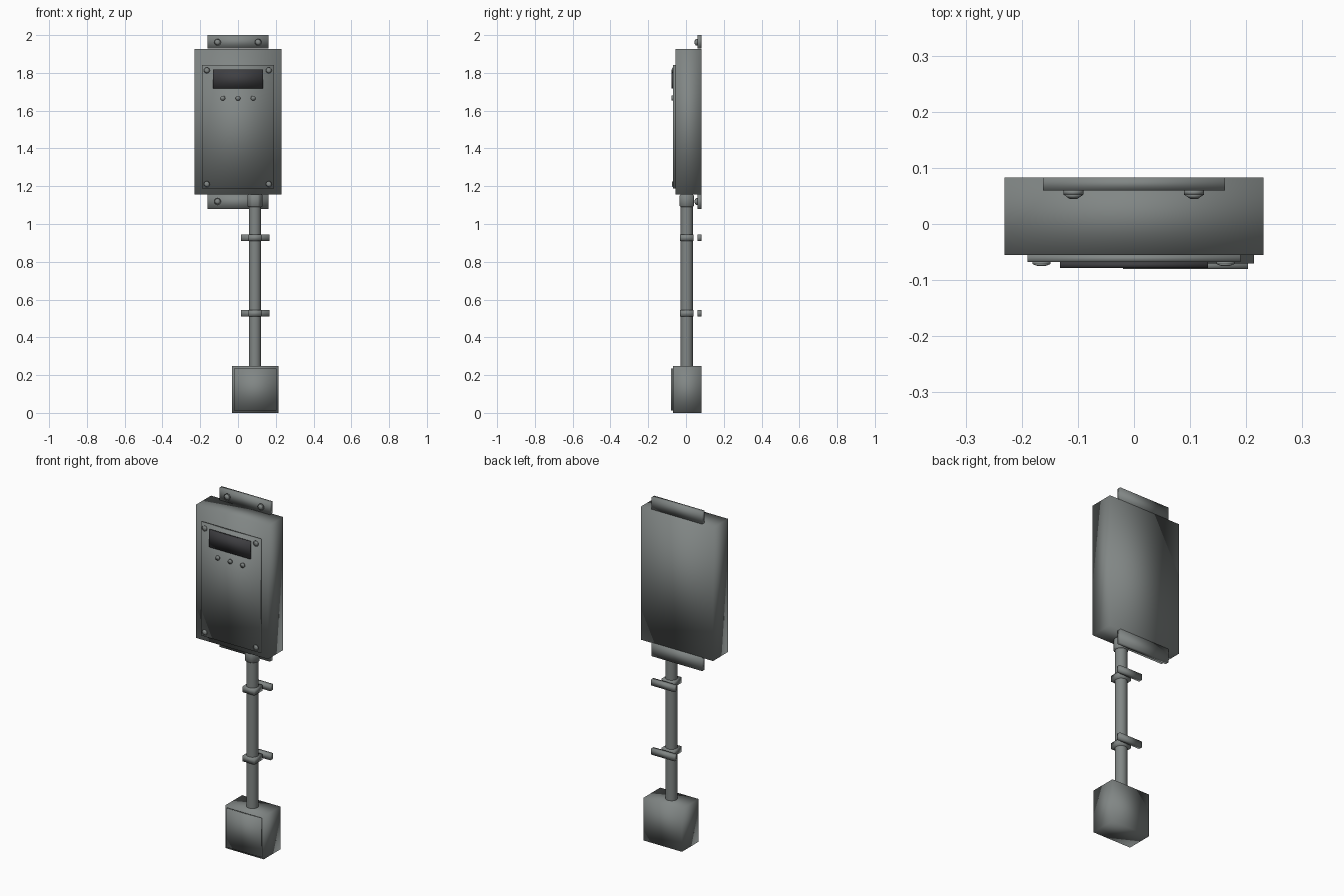
import bpy, math

if "Cube" in bpy.data.objects:
    bpy.data.objects.remove(bpy.data.objects["Cube"])


def material(name, rgb):
    m = bpy.data.materials.new(name)
    m.diffuse_color = (*rgb, 1)
    m.use_nodes = True
    m.node_tree.nodes["Principled BSDF"].inputs["Base Color"].default_value = m.diffuse_color
    return m


steel = material("grey_steel", (0.22, 0.24, 0.235))
dark = material("dark_glass", (0.05, 0.05, 0.055))


def finish(o, name, mat):
    """Name, colour and soft shading shared by all parts."""
    o.name = name
    o.data.materials.append(mat)
    bpy.ops.object.shade_smooth()
    return o


def box(name, x, y, z, mat=steel):
    """Box from (min, max) pairs."""
    bpy.ops.mesh.primitive_cube_add(
        size=1, location=[(a + b) / 2 for a, b in (x, y, z)])
    o = bpy.context.object
    o.scale = [b - a for a, b in (x, y, z)]
    bpy.ops.object.transform_apply(location=False, rotation=False)
    return finish(o, name, mat)


def frustum(name, r1, r2, depth, loc, rot=(0, 0, 0), sides=12):
    bpy.ops.mesh.primitive_cone_add(vertices=sides, radius1=r1, radius2=r2,
                                    depth=depth, location=loc, rotation=rot)
    return finish(bpy.context.object, name, steel)


def screw(name, x, z, y, r, h):
    """Screw head facing -y: straight rim with a tapered crown."""
    face = (math.pi / 2, 0, 0)
    frustum(name + "_rim", r, r, h / 2, (x, y - h / 4, z), face)
    frustum(name + "_crown", r, r * 0.4, h / 2, (x, y - h * 0.75, z), face)


# Wall plate and enclosure
PX = 0.09
box("mounting_tab_top", (-0.162, 0.162), (0.06, 0.083), (1.93, 2.0))
box("mounting_tab_bottom", (-0.162, 0.162), (0.06, 0.083), (1.08, 1.16))
box("enclosure", (-0.231, 0.231), (-0.055, 0.083), (1.157, 1.927))
box("cover_panel", (-0.19, 0.19), (-0.068, -0.055), (1.187, 1.842))
box("display", (-0.132, 0.132), (-0.078, -0.068), (1.718, 1.818), dark)

# Fasteners and buttons
for x in (-0.165, 0.163):
    for z in (1.211, 1.813):
        screw("cover_screw", x, z, -0.068, 0.016, 0.007)
for x in (-0.108, 0.107):
    for z in (1.119, 1.962):
        screw("tab_screw", x, z, 0.06, 0.018, 0.015)
for x in (-0.08, 0, 0.08):
    frustum("button", 0.013, 0.013, 0.008, (x, -0.072, 1.666),
            (math.pi / 2, 0, 0))

# Conduit and chamfered hex fitting
frustum("conduit", 0.032, 0.032, 0.92, (PX, 0.004, 0.7), sides=24)
bpy.ops.object.shade_smooth_by_angle()
nut = frustum("conduit_fitting", 0.043, 0.043, 0.067, (PX, 0.004, 1.1235),
              (0, 0, math.pi / 6), sides=6)
chamfer = nut.modifiers.new("chamfer", 'BEVEL')
chamfer.width = 0.006
chamfer.segments = 1

# Conduit clamps
for z in (0.927, 0.527):
    span = (z - 0.017, z + 0.017)
    box("clamp_block", (PX - 0.037, PX + 0.037), (-0.033, 0.041), span)
    box("clamp_bar", (PX - 0.074, PX + 0.076), (0.06, 0.083), span)

# Junction box
box("junction_box", (-0.032, 0.214), (-0.07, 0.083), (0, 0.247))
box("junction_lid", (-0.02, 0.203), (-0.08, -0.07), (0.012, 0.236))
